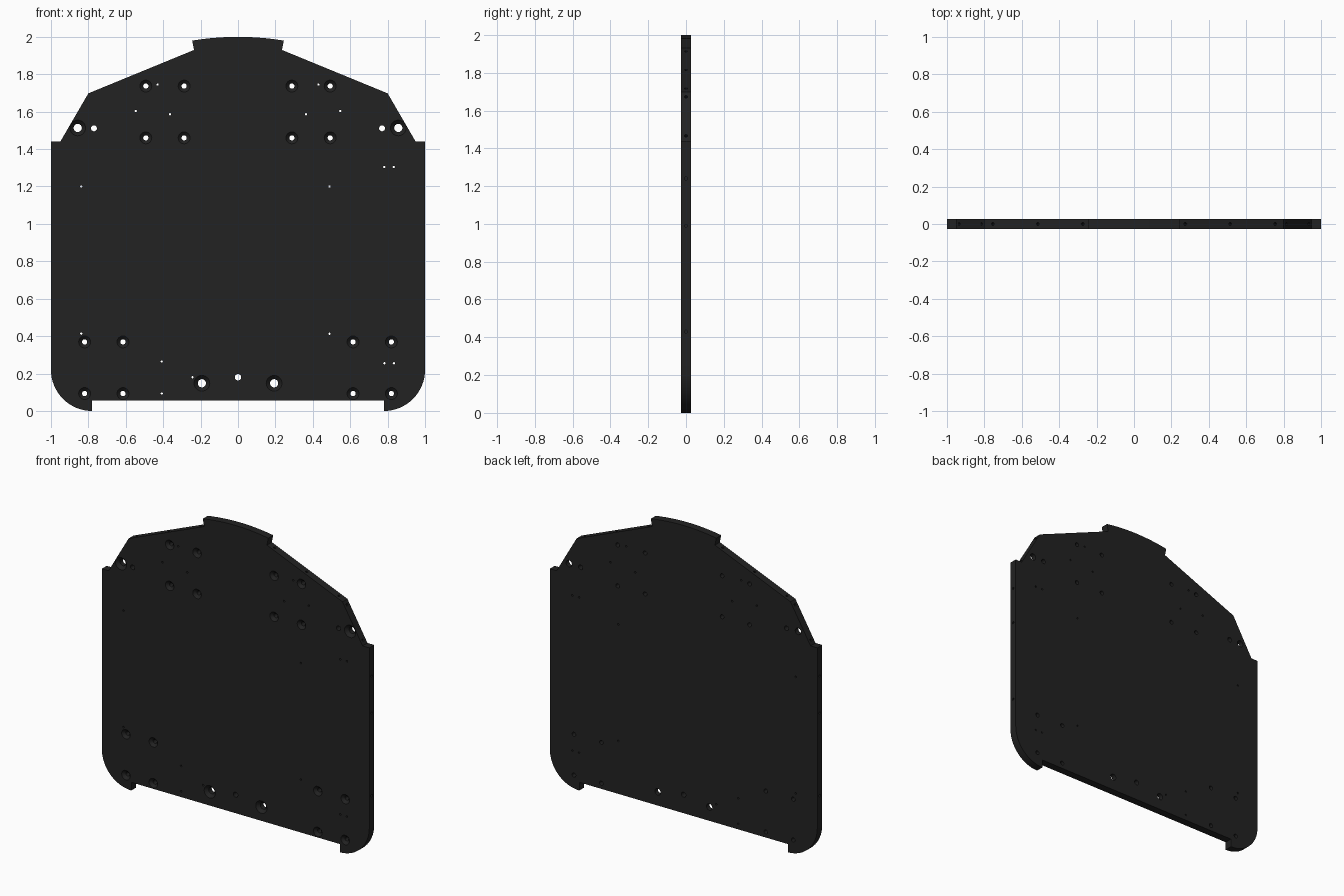
import bpy, bmesh, math
from mathutils import Vector

if "Cube" in bpy.data.objects:
    bpy.data.objects.remove(bpy.data.objects["Cube"], do_unlink=True)

HALF = 0.026          # half of the plate thickness
RADIUS = 0.22         # lower corner rounding


def make_object(name, bm):
    bmesh.ops.recalc_face_normals(bm, faces=bm.faces[:])
    mesh = bpy.data.meshes.new(name)
    bm.to_mesh(mesh)
    bm.free()
    obj = bpy.data.objects.new(name, mesh)
    bpy.context.collection.objects.link(obj)
    return obj


def lathe(bm, origin, axis, profile, sides=24):
    """Closed turned solid; profile holds (distance along axis, radius)."""
    turn = Vector(axis).to_track_quat('Z', 'Y')
    rings = []
    for dist, rad in profile:
        ring = []
        for i in range(sides):
            a = math.tau * i / sides
            p = Vector((rad * math.cos(a), rad * math.sin(a), dist))
            ring.append(bm.verts.new(Vector(origin) + turn @ p))
        rings.append(ring)
    for low, high in zip(rings, rings[1:]):
        for i in range(sides):
            j = (i + 1) % sides
            bm.faces.new((low[i], low[j], high[j], high[i]))
    bm.faces.new(rings[0])
    bm.faces.new(rings[-1])


def through_hole(bm, x, z, rad, sink=0):
    profile = [(-0.04, rad), (0.04, rad)]
    if sink:
        over = 0.04 - HALF
        profile = [(-0.04, sink + over), (-HALF + sink - rad, rad), (0.04, rad)]
    lathe(bm, (x, 0, z), (0, 1, 0), profile)


# Plate outline, right half from the bottom notch up to the top arc
half = [(0.78, 0.055), (0.78, 0)]
for i in range(1, 17):
    a = math.pi / 2 * i / 16
    half.append((0.78 + RADIUS * math.sin(a), RADIUS - RADIUS * math.cos(a)))
half += [(1, 1.44), (0.95, 1.44), (0.8, 1.698), (0.235, 1.93)]
for i in range(8):
    x = 0.245 * (1 - i / 8)
    half.append((x, 2 - 0.02 * (x / 0.245) ** 2))
outline = half + [(0, 2)] + [(-x, z) for x, z in reversed(half)]

bm = bmesh.new()
face = bm.faces.new([bm.verts.new((x, -HALF, z)) for x, z in outline])
grown = bmesh.ops.extrude_face_region(bm, geom=[face])
bmesh.ops.translate(bm, vec=(0, 2 * HALF, 0),
                    verts=[v for v in grown["geom"] if isinstance(v, bmesh.types.BMVert)])
plate = make_object("mounting_plate", bm)

# Drill cutters
bm = bmesh.new()
for s in (-1, 1):
    # Countersunk screw holes in groups of four
    for xs, zs in (((0.288, 0.493), (1.46, 1.737)), ((0.615, 0.82), (0.093, 0.369))):
        for x in xs:
            for z in zs:
                through_hole(bm, s * x, z, 0.014, 0.032)
    through_hole(bm, s * 0.857, 1.513, 0.022, 0.042)
    through_hole(bm, s * 0.193, 0.148, 0.022, 0.042)
    through_hole(bm, s * 0.77, 1.511, 0.016)
    for x, z in ((0.43, 1.745), (0.547, 1.604), (0.363, 1.586)):
        through_hole(bm, s * x, z, 0.006)
    # Blind holes in the rim, straight sides then slopes
    rim = [(1, z, 1, 0) for z in (0.43, 0.99, 1.24)]
    rim += [(x, 1.93 - (x - 0.235) * 0.41, 0.41, 1) for x in (0.275, 0.515, 0.755)]
    rim += [(x, 1.698 - (x - 0.8) * 1.72, 1.72, 1) for x in (0.815, 0.935)]
    for x, z, nx, nz in rim:
        lathe(bm, (s * x, 0, z), (s * nx, 0, nz), [(-0.03, 0.008), (0.02, 0.008)], 12)

# Small pilot holes and the central hole
pilots = [(x, z) for x in (-0.838, 0.489) for z in (0.413, 1.2)]
pilots += [(x, z) for x in (0.782, 0.833) for z in (0.255, 1.304)]
pilots += [(-0.408, 0.265), (-0.408, 0.093), (-0.243, 0.18)]
for x, z in pilots:
    through_hole(bm, x, z, 0.006)
through_hole(bm, 0, 0.18, 0.017)
drills = make_object("drill_cutters", bm)
drills.hide_render = True

# Cut the holes and drop the cutters
cut = plate.modifiers.new("holes", 'BOOLEAN')
cut.operation = 'DIFFERENCE'
cut.solver = 'EXACT'
cut.object = drills
bpy.ops.object.select_all(action='DESELECT')
plate.select_set(True)
bpy.context.view_layer.objects.active = plate
bpy.ops.object.modifier_apply(modifier=cut.name)
bpy.data.objects.remove(drills, do_unlink=True)
bpy.ops.object.shade_smooth_by_angle(angle=math.radians(30))

# Black finish
black = bpy.data.materials.new("black_finish")
black.use_nodes = True
colour = (0.016, 0.016, 0.016, 1)
black.diffuse_color = colour
black.node_tree.nodes["Principled BSDF"].inputs["Base Color"].default_value = colour
plate.data.materials.clear()
plate.data.materials.append(black)
